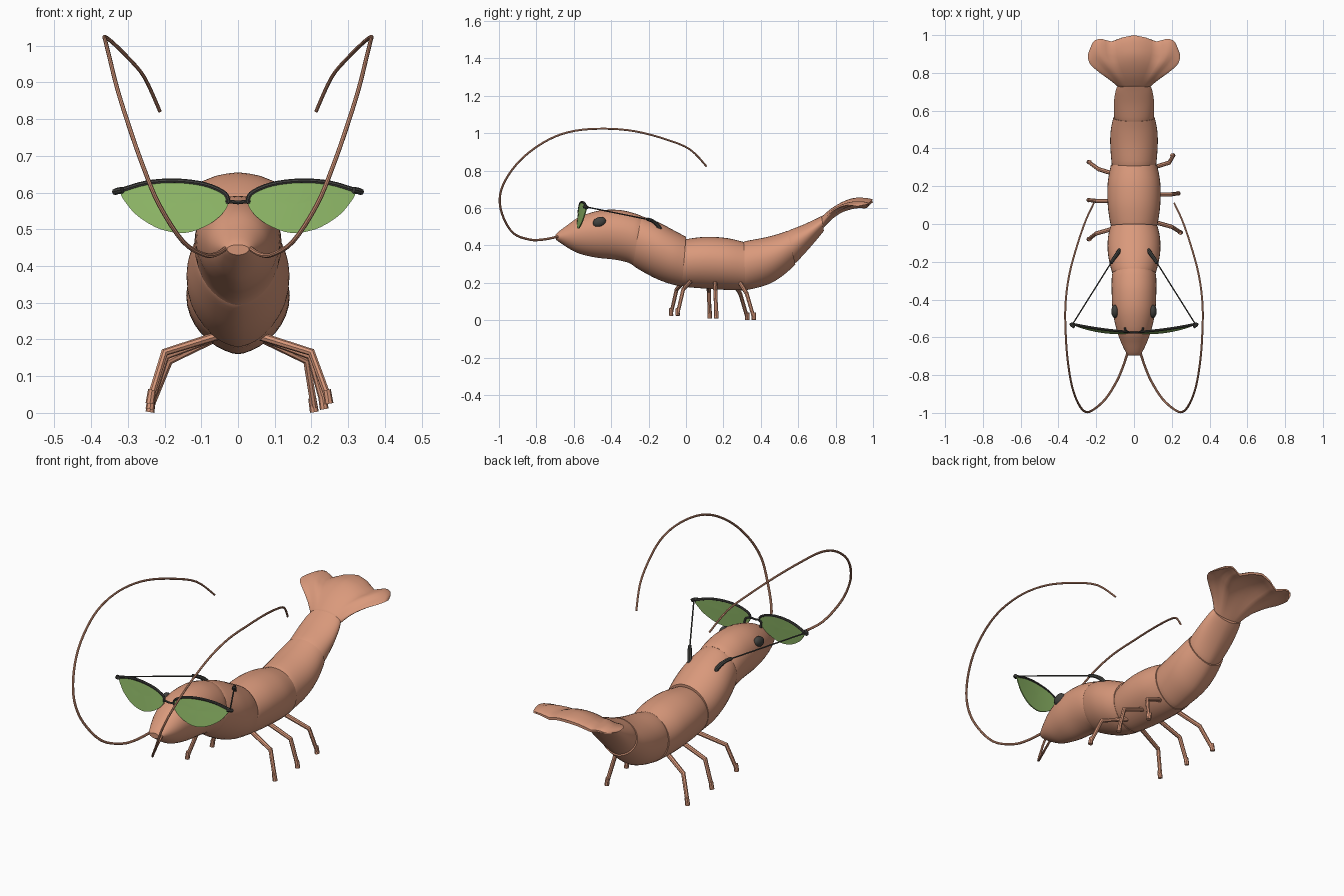
import bpy, bmesh, math
from mathutils import Vector

if "Cube" in bpy.data.objects:
    bpy.data.objects.remove(bpy.data.objects["Cube"])


def material(name, rgb):
    m = bpy.data.materials.new(name)
    m.diffuse_color = (*rgb, 1)
    m.use_nodes = True
    m.node_tree.nodes["Principled BSDF"].inputs["Base Color"].default_value = m.diffuse_color
    return m


SHELL = material("salmon shell", (0.70, 0.32, 0.20))
DARK = material("dark grey", (0.055, 0.055, 0.05))
GREEN = material("green lens", (0.28, 0.49, 0.14))


def add(name, mesh, mat, angle=40):
    mesh.materials.clear()
    mesh.materials.append(mat)
    for p in mesh.polygons:
        p.use_smooth = True
        p.material_index = 0
    mesh.set_sharp_from_angle(angle=math.radians(angle))
    ob = bpy.data.objects.new(name, mesh)
    bpy.context.collection.objects.link(ob)
    return ob


def smooth_path(keys, n=4, closed=False):
    """Catmull-Rom resampling of tuples of any length."""
    out, m = [], len(keys)
    get = (lambda i: keys[i % m]) if closed else (lambda i: keys[max(0, min(m - 1, i))])
    for i in range(m if closed else m - 1):
        for k in range(n):
            t = k / n
            out.append(tuple(
                0.5 * (2 * b + (c - a) * t + (2 * a - 5 * b + 4 * c - d) * t * t
                       + (3 * b - a - 3 * c + d) * t ** 3)
                for a, b, c, d in zip(get(i - 1), get(i), get(i + 1), get(i + 2))))
    if not closed:
        out.append(tuple(keys[-1]))
    return out


def interp(table, x):
    for (x0, y0), (x1, y1) in zip(table, table[1:]):
        if x <= x1:
            return y0 + (y1 - y0) * (x - x0) / (x1 - x0)
    return table[-1][1]


def loft(name, rings, mat, angle=40):
    bm = bmesh.new()
    loops = [[bm.verts.new(p) for p in r] for r in rings]
    n = len(loops[0])
    for a, b in zip(loops, loops[1:]):
        for i in range(n):
            j = (i + 1) % n
            bm.faces.new((a[i], a[j], b[j], b[i]))
    bm.faces.new(loops[0])
    bm.faces.new(loops[-1])
    bmesh.ops.recalc_face_normals(bm, faces=bm.faces)
    me = bpy.data.meshes.new(name)
    bm.to_mesh(me)
    bm.free()
    return add(name, me, mat, angle)


def tube(name, pts, r0, r1, mat, sides=2):
    cu = bpy.data.curves.new(name + " path", 'CURVE')
    cu.dimensions = '3D'
    cu.bevel_depth = 1
    cu.bevel_resolution = sides
    cu.use_fill_caps = True
    sp = cu.splines.new('POLY')
    sp.points.add(len(pts) - 1)
    for i, p in enumerate(pts):
        sp.points[i].co = (*p, 1)
        sp.points[i].radius = r0 + (r1 - r0) * i / (len(pts) - 1)
    tmp = bpy.data.objects.new(name + " path", cu)
    bpy.context.collection.objects.link(tmp)
    dg = bpy.context.evaluated_depsgraph_get()
    me = bpy.data.meshes.new_from_object(tmp.evaluated_get(dg))
    bpy.data.objects.remove(tmp)
    return add(name, me, mat)


# Body shells: keys are (top y, top z, bottom y, bottom z, half width)
def section(yt, zt, yb, zb, w, n=36):
    ring = []
    for i in range(n):
        a = 2 * math.pi * i / n
        c, s = math.cos(a), math.sin(a)
        d = 0.45 * (1 - c) if c > 0 else 0.45 - 0.55 * c     # depth from back to keel
        x = s if c > 0 else math.copysign(abs(s) ** 1.2, s)  # keel is pinched
        ring.append((w * x, yt + (yb - yt) * d, zt + (zb - zt) * d))
    return ring


segments = {
    "head": [(-.697, .458, -.695, .43, .030), (-.68, .475, -.67, .412, .045),
             (-.635, .508, -.62, .38, .068), (-.567, .554, -.567, .355, .09),
             (-.46, .587, -.48, .335, .112), (-.353, .589, -.38, .324, .118),
             (-.27, .570, -.31, .308, .118), (-.236, .556, -.275, .288, .113)],
    "front_body": [(-.255, .545, -.29, .305, .105), (-.235, .555, -.27, .283, .118),
                   (-.15, .525, -.17, .227, .138), (-.06, .478, -.09, .196, .138),
                   (.0, .446, -.022, .18, .124)],
    "middle_body": [(-.012, .425, -.03, .195, .11), (.005, .434, -.012, .18, .124),
                    (.11, .446, .09, .17, .139), (.22, .439, .22, .162, .139),
                    (.31, .418, .318, .16, .122)],
    "rear_body": [(.295, .405, .305, .175, .108), (.313, .421, .325, .162, .118),
                  (.42, .442, .44, .192, .126), (.49, .46, .52, .24, .122),
                  (.542, .478, .585, .298, .110)],
    "tail_stem": [(.535, .468, .572, .305, .096), (.55, .48, .59, .31, .105),
                  (.63, .512, .66, .385, .106), (.69, .54, .715, .45, .098),
                  (.724, .557, .737, .478, .088)],
}
for name, keys in segments.items():
    loft(name, [section(*k) for k in smooth_path(keys)], SHELL)

# Tail fan: keys are (y fraction, half width, middle z, half thickness)
END = [(0, 1.0), (.25, .988), (.48, .965), (.75, .982), (.9, .97), (1, .91)]
DROP = [(0, 0), (.22, -.006), (.5, -.032), (.75, -.012), (1, -.028)]
fan = [(0, .08, .515, .036), (.2, .125, .568, .03), (.42, .182, .612, .022),
       (.62, .226, .636, .017), (.8, .243, .642, .013), (.93, .243, .64, .011), (1, .24, .637, .007)]
rings = []
for t, w, zc, th in smooth_path(fan, 3):
    ring = []
    for i in range(48):
        a = 2 * math.pi * i / 48
        u = math.cos(a)
        y = .722 + (interp(END, abs(u)) - .722) * t
        ring.append((w * u, y, zc + th * math.sin(a) + interp(DROP, abs(u)) * min(1, t * 1.6)))
    rings.append(ring)
loft("tail_fan", rings, SHELL, 55)

# Antennae, eyes and glasses, mirrored
antenna = [(.035, -.685, .447), (.06, -.76, .432), (.093, -.835, .431), (.15, -.925, .467),
           (.215, -.983, .567), (.258, -.994, .67), (.295, -.95, .775), (.328, -.86, .88),
           (.35, -.73, .968), (.361, -.594, 1.013), (.363, -.43, 1.024), (.343, -.27, 1.01),
           (.30, -.11, .968), (.255, .02, .914), (.213, .11, .822)]
outline = [(.027, .57), (.035, .597), (.09, .622), (.17, .632), (.25, .626), (.318, .606),
           (.30, .565), (.265, .53), (.21, .5), (.145, .49), (.085, .51), (.045, .54)]


def on_lens(x, z, forward=0):
    return (x, -.585 + .04 * (x / .32) ** 2 + .12 * (z - .49) - forward, z)


for s, side in ((1, "right"), (-1, "left")):
    def flip(pts):
        return [(s * x, y, z) for x, y, z in pts]

    tube(side + "_antenna", flip(smooth_path(antenna)), .0065, .005, SHELL)

    bm = bmesh.new()
    bmesh.ops.create_uvsphere(bm, u_segments=20, v_segments=12, radius=1)
    for v in bm.verts:
        v.co = Vector((s * .1 + v.co.x * .02, -.463 + v.co.y * .035,
                       .525 + v.co.z * .027 + v.co.y * .005))
    me = bpy.data.meshes.new(side + "_eye")
    bm.to_mesh(me)
    bm.free()
    add(side + "_eye", me, DARK)

    # lens: front and back sheets lofted from centre to rim and back
    edge = smooth_path(outline, 4, True)
    layers = [(f, d) for d, fs in ((.003, (.02, .35, .7, 1)), (-.003, (1, .7, .35, .02))) for f in fs]
    loft(side + "_lens", [flip([on_lens(.16 + (x - .16) * f, .57 + (z - .57) * f, d) for x, z in edge])
                          for f, d in layers], GREEN)

    # brow rim, hinge, arm, ear hook and nose pad
    rim = [on_lens(x, z) for x, z in smooth_path(outline[:6])]
    tube(side + "_rim", flip(rim), .006, .007, DARK)
    tube(side + "_hinge", flip([(.315, -.545, .607), (.33, -.536, .604), (.335, -.525, .602)]),
         .009, .009, DARK)
    tube(side + "_arm", flip([(.325, -.53, .605), (.118, -.2, .538)]), .0035, .0035, DARK)
    hook = [(.122, -.206, .54), (.103, -.178, .53), (.085, -.152, .508), (.072, -.135, .478)]
    tube(side + "_ear_hook", flip(smooth_path(hook)), .009, .012, DARK)
    tube(side + "_nose_pad", flip([(.03, -.575, .576), (.045, -.562, .572), (.048, -.552, .55)]),
         .0045, .006, DARK)

    # walking legs: hip y, knee y, foot y, knee x, knee z, foot x, foot z
    legs = [(.03, -.015, -.045, .2, .165, .248, .035),
            (.155, .157, .162, .197, .155, .235, .02),
            (.28, .325, .363, .187, .142, .208, .012)]
    shift = 0 if s > 0 else -.035
    for i, (hy, ky, fy, kx, kz, fx, fz) in enumerate(legs):
        fx = fx if s > 0 else .24
        name = f"{side}_leg_{i + 1}"
        tube(name, flip([(.04, hy + shift, .215), (kx, ky + shift, kz), (fx, fy + shift, fz)]),
             .012, .010, SHELL)
        tube(name + "_foot", flip([(fx - .006, fy + shift, fz + .028), (fx, fy + shift, fz - .01)]),
             .011, .012, SHELL)

# Bridge of the glasses
tube("bridge", [on_lens(-.032, .577), on_lens(0, .573), on_lens(.032, .577)], .005, .005, DARK)
